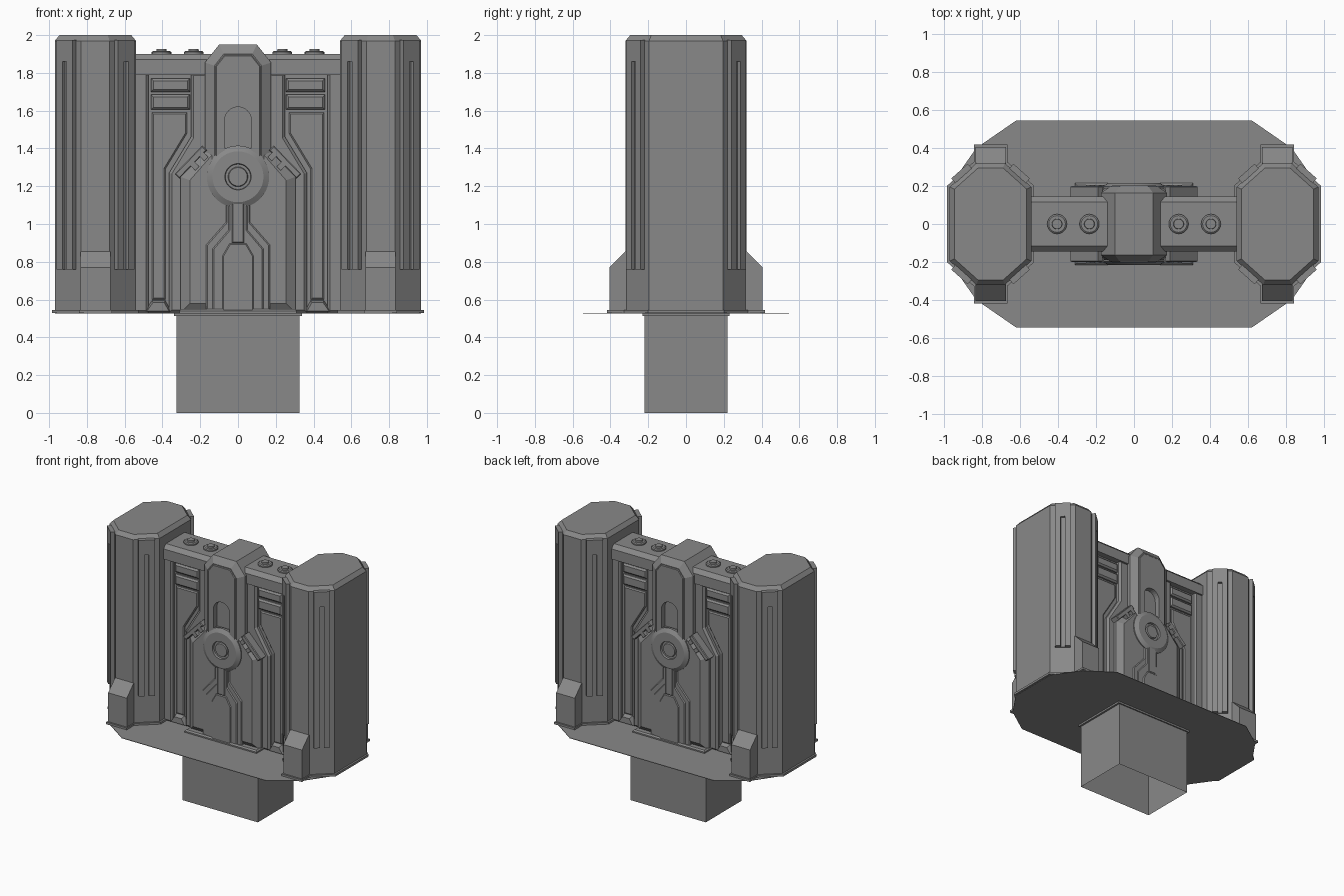
import bpy, bmesh, math
from mathutils import Vector

cube = bpy.data.objects.get("Cube")
if cube:
    bpy.data.objects.remove(cube)

grey = bpy.data.materials.new("metal_grey")
grey.use_nodes = True
tone = (0.25, 0.25, 0.25, 1)
grey.diffuse_color = tone
grey.node_tree.nodes["Principled BSDF"].inputs["Base Color"].default_value = tone

AXES = {"x": lambda a, b, l: (l, a, b),
        "y": lambda a, b, l: (a, l, b),
        "z": lambda a, b, l: (a, b, l)}


def inset(points, amount):
    """Move every side of a closed outline inwards with mitred corners."""
    pts = [Vector(p) for p in points]
    n = len(pts)
    area = sum(pts[i - 1].x * pts[i].y - pts[i].x * pts[i - 1].y for i in range(n))
    turn = 1 if area > 0 else -1
    out = []
    for i, p in enumerate(pts):
        a = (p - pts[i - 1]).normalized()
        b = (pts[(i + 1) % n] - p).normalized()
        na, nb = Vector((-a.y, a.x)) * turn, Vector((-b.y, b.x)) * turn
        out.append(p + (na + nb) * amount / (1 + na.dot(nb)))
    return out


def prism(name, points, stations, axis="z", bottom=True, smooth=False):
    """Loft an outline through (level, inset) stations along an axis."""
    bm = bmesh.new()
    rings = [[bm.verts.new(AXES[axis](p[0], p[1], level)) for p in inset(points, off)]
             for level, off in stations]
    n = len(points)
    for lower, upper in zip(rings, rings[1:]):
        for i in range(n):
            j = (i + 1) % n
            bm.faces.new((lower[i], lower[j], upper[j], upper[i]))
    if bottom:
        bm.faces.new(rings[0])
    bm.faces.new(rings[-1])
    bmesh.ops.recalc_face_normals(bm, faces=bm.faces)
    mesh = bpy.data.meshes.new(name)
    bm.to_mesh(mesh)
    bm.free()
    if smooth:
        mesh.shade_smooth()
        mesh.set_sharp_from_angle(angle=math.radians(30))
    mesh.materials.append(grey)
    obj = bpy.data.objects.new(name, mesh)
    bpy.context.collection.objects.link(obj)
    return obj


def rect(x0, x1, y0, y1):
    return [(x0, y0), (x1, y0), (x1, y1), (x0, y1)]


def circle(x, y, r, n=32):
    return [(x + r * math.cos(math.tau * i / n), y + r * math.sin(math.tau * i / n))
            for i in range(n)]


def mirrored(half):
    return half + [(-x, z) for x, z in reversed(half)]


def slab(name, outline, depth, bevel=0.0, run=None):
    """Plate standing through the wall, bevelled alike on front and back."""
    run = bevel if run is None else run
    stations = [(-depth, bevel), (run - depth, 0), (depth - run, 0), (depth, bevel)]
    if not bevel:
        stations = [(-depth, 0), (depth, 0)]
    return prism(name, outline, stations, "y")


FLOOR = 0.53

# Neck, collar and floor plate
prism("neck", rect(-.325, .325, -.22, .22), [(0, 0), (.515, 0)], bottom=False)
prism("neck_collar", rect(-.34, .34, -.23, .23), [(.512, 0), (.528, 0)])
edge = [(.97, -.2), (.97, .2), (.83, .4), (.62, .545)]
floor = mirrored([(x, -y) for x, y in reversed(edge[2:])] + edge)
prism("floor_plate", floor, [(FLOOR - .004, 0), (FLOOR, 0)])

# Side towers
CX = .755
for s, side in ((1, "left"), (-1, "right")):
    c = s * CX
    octagon = [(c + x, y) for x, y in mirrored(
        [(.075, -.32), (.215, -.195), (.215, .195), (.075, .32)])]
    prism(side + "_tower", octagon, [(FLOOR, 0), (1.97, 0), (2, .025)])
    prism(side + "_tower_flange", octagon, [(FLOOR - .002, -.014), (.545, -.014)])
    for f, end in ((-1, "front"), (1, "back")):
        # Sloped foot block on the tower face
        foot = [(f * y, z) for y, z in
                ((.3, FLOOR), (.405, FLOOR), (.405, .77), (.32, .855), (.3, .855))]
        prism(f"{side}_{end}_foot", foot, [(c - .08, 0), (c + .08, 0)], "x")
        prism(f"{side}_{end}_foot_flange",
              rect(c - .088, c + .088, *sorted((f * .3, f * .418))),
              [(FLOOR - .002, 0), (.545, 0)])
        # Slotted armour strips on the slanted corners
        for k, where in ((1, "a"), (-1, "b")):
            out = Vector((k * .67, f * .75)).normalized()
            along = Vector((-out.y, out.x))
            mid = Vector((c + k * .145, f * .2575))

            def strip(name, a, b, z0, z1, high):
                pts = [mid + along * a - out * .02, mid + along * b - out * .02,
                       mid + along * b + out * high, mid + along * a + out * high]
                prism(f"{side}_{end}_{name}_{where}", pts, [(z0, 0), (z1, 0)])

            strip("rail_one", -.058, -.015, .76, 1.86, .028)
            strip("rail_two", .015, .058, .76, 1.86, .028)
            strip("rail_bed", -.015, .015, .76, 1.86, .008)
            strip("rail_cap", -.058, .058, 1.86, 1.975, .028)

# Wall between the towers with its top beam
prism("wall_core", rect(-.6, .6, -.1, .1), [(FLOOR, 0), (1.85, 0)])
beam = mirrored([(.145, 1.79), (.145, 1.87), (.115, 1.9)])
prism("top_beam", beam, [(-.56, 0), (.56, 0)], "x")
frame = mirrored([(.365, FLOOR), (.365, 1.27), (.25, 1.46), (.25, 1.8)])
slab("frame_step", frame, .135, .015)
for s, side in ((1, "left"), (-1, "right")):
    def span(x0, x1, z0, z1):
        return rect(*sorted((s * x0, s * x1)), z0, z1)

    slab(side + "_wall_post", span(.475, .57, FLOOR, 1.8), .135, .012)
    panel = [(s * x, z) for x, z in ((.385, .6), (.455, .6), (.455, 1.59),
                                     (.27, 1.59), (.27, 1.48), (.385, 1.29))]
    slab(side + "_wall_panel", panel, .115, .008)
    slab(side + "_upper_louvre", span(.255, .46, 1.7, 1.77), .125, .012)
    slab(side + "_lower_louvre", span(.255, .46, 1.605, 1.685), .125, .012)
    skirt = [(s * x, z) for x, z in
             ((.35, FLOOR), (.5, FLOOR), (.455, .595), (.385, .595))]
    slab(side + "_wall_skirt", skirt, .14, .01, .03)

    # Buttons on the beam
    for i, x in enumerate((.235, .405)):
        prism(f"{side}_button_{i}", circle(s * x, 0, .052, 20),
              [(1.89, 0), (1.91, 0), (1.916, .008), (1.916, .024), (1.926, .026)],
              smooth=True)

    # Clamps on the slanted shoulders
    for f, end in ((-1, "front"), (1, "back")):
        a = Vector((s * .19, 1.415))
        b = Vector((s * .335, 1.265))
        d = (b - a).normalized()
        n = Vector((d.y, -d.x)) * s
        bar = [a, b, b + n * .035, a + n * .035]
        prism(f"{side}_{end}_clamp_bar", bar, [(f * .1, 0), (f * .195, 0), (f * .2, .005)], "y")
        for i, t in enumerate((.02, .09)):
            p = a + d * t + n * .03
            tooth = [p, p + d * .03, p + d * .03 + n * .035, p + n * .035]
            prism(f"{side}_{end}_clamp_tooth_{i}", tooth, [(f * .1, 0), (f * .205, 0)], "y")

# Central pillar: wide base, tall hooded column and layered door panels
prism("pillar_foot", inset(rect(-.31, .31, -.215, .215), 0),
      [(FLOOR, 0), (.54, 0), (.55, .01)])
slab("pillar_base", mirrored([(.305, FLOOR), (.305, 1.25), (.165, 1.41)]), .19, .05, .035)
hood = mirrored([(.175, 1.25), (.175, 1.855), (.1, 1.95)])
column = slab("hooded_column", hood, .198, .05, .035)
face = slab("column_face", inset(hood, .056), .203, .005)

# Arched recess in the column, front and back
arch = [(-.07, 1.2), (.07, 1.2)] + [
    (.07 * math.cos(math.pi * i / 12), 1.55 + .07 * math.sin(math.pi * i / 12))
    for i in range(13)]
for f, end in ((-1, "front"), (1, "back")):
    cutter = prism(end + "_arch_cutter", arch, [(f * .16, 0), (f * .3, 0)], "y")
    cutter.hide_render = True
    cutter.hide_viewport = True
    cutter.display_type = "WIRE"
    for obj in (column, face):
        cut = obj.modifiers.new("arch_cut", "BOOLEAN")
        cut.operation = "DIFFERENCE"
        cut.solver = "EXACT"
        cut.object = cutter

slab("door_outer", mirrored([(.17, FLOOR), (.17, .89), (.065, 1.01), (.065, 1.12)]), .197, .008)
slab("door_middle", mirrored([(.135, FLOOR), (.135, .87), (.05, .97), (.05, 1.12)]), .204, .008)
slab("door_inner", mirrored([(.085, FLOOR), (.085, .83), (.045, .9)]), .21, .008)
slab("door_stem", rect(-.032, .032, .9, 1.12), .21, .006)

# Round emblem boss with sunken ring and hub, on both faces
boss = [(.18, 0), (.198, 0), (.216, .03), (.216, .095), (.2, .098), (.2, .112), (.21, .116)]
for f, end in ((-1, "front"), (1, "back")):
    prism(end + "_boss", circle(0, 1.25, .165, 40), [(f * y, o) for y, o in boss], "y", smooth=True)
